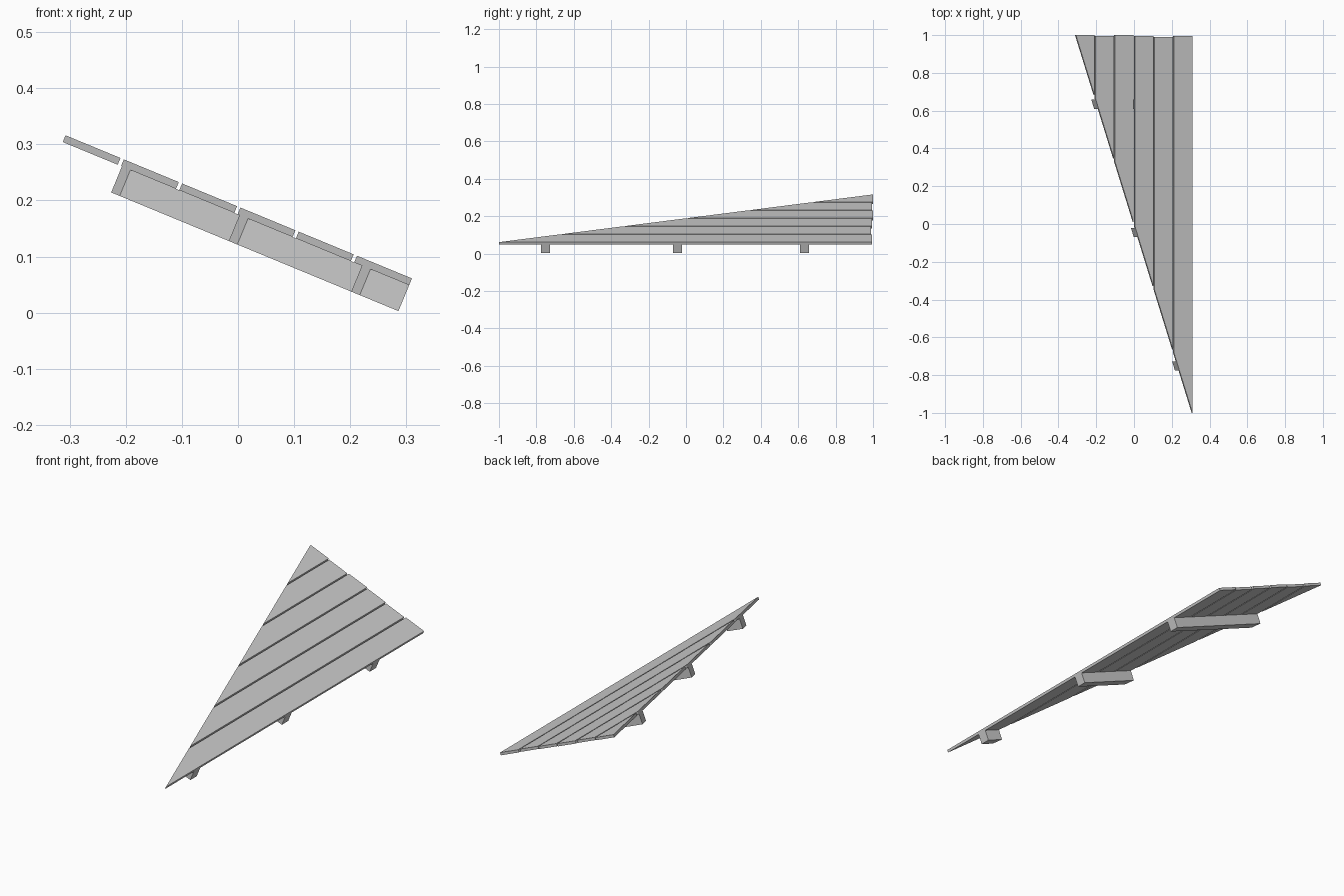
import bpy, bmesh, math
from mathutils import Vector

cube = bpy.data.objects.get("Cube")
if cube:
    bpy.data.objects.remove(cube, do_unlink=True)

grey = bpy.data.materials.new("plain grey")
grey.use_nodes = True
colour = (0.6, 0.6, 0.6, 1)
grey.diffuse_color = colour
grey.node_tree.nodes["Principled BSDF"].inputs["Base Color"].default_value = colour

# Sloping frame: u runs up the slope from the low edge, v runs down through the boards
TILT = math.radians(22.45)
UP_SLOPE = Vector((-math.cos(TILT), 0, math.sin(TILT)))
INWARD = Vector((-math.sin(TILT), 0, -math.cos(TILT)))
ORIGIN = Vector((0.31, 0, 0.061))
WIDTH, BOARD, GAP = 0.668, 0.106, 0.0064
THICK, BEAM_DEPTH, BEAM_WIDTH = 0.013, 0.05, 0.049


def cut_y(u):
    """Front limit of the deck along the diagonal cut."""
    return -1 + 2 * u / WIDTH


def cut_u(y):
    return (y + 1) * WIDTH / 2


def slab(name, outline, v0, v1):
    """Prism from a (u, y) outline between two depths."""
    bm = bmesh.new()
    rings = [[bm.verts.new(ORIGIN + UP_SLOPE * u + INWARD * v + Vector((0, y, 0)))
              for u, y in outline] for v in (v0, v1)]
    bm.faces.new(rings[0])
    bm.faces.new(rings[1])
    n = len(outline)
    for i in range(n):
        j = (i + 1) % n
        bm.faces.new((rings[0][i], rings[0][j], rings[1][j], rings[1][i]))
    bmesh.ops.recalc_face_normals(bm, faces=bm.faces)
    mesh = bpy.data.meshes.new(name)
    bm.to_mesh(mesh)
    bm.free()
    mesh.materials.append(grey)
    bpy.context.collection.objects.link(bpy.data.objects.new(name, mesh))


# Deck boards, low edge first, with slightly uneven back ends
for i, back in enumerate((0.995, 0.99, 0.995, 1.0, 0.995, 1.0)):
    a = i * (BOARD + GAP)
    b = a + BOARD
    outline = [(a, cut_y(a)), (b, cut_y(b)), (b, back), (a, back)]
    if i == 5:
        outline = [(a, cut_y(a)), (b, back), (a, back)]
    slab(f"deck_board_{i + 1}", outline, 0, THICK)

# Support beams under the deck, mitred along the diagonal
for name, y in (("front", -0.752), ("middle", -0.045), ("back", 0.634)):
    y0, y1 = y - BEAM_WIDTH / 2, y + BEAM_WIDTH / 2
    slab(f"{name}_support_beam",
         [(0, y0), (cut_u(y0), y0), (cut_u(y1), y1), (0, y1)],
         THICK, THICK + BEAM_DEPTH)
